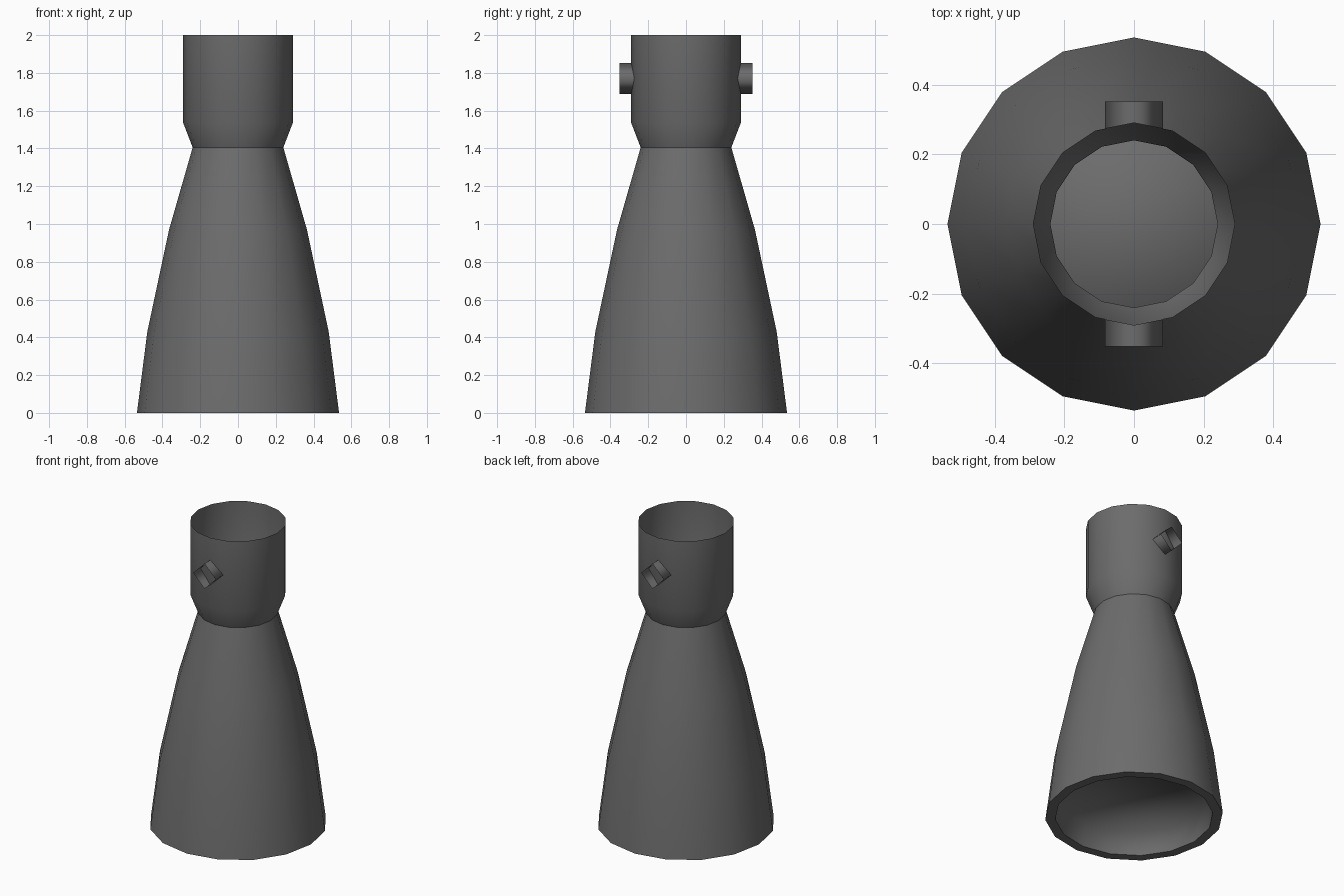
import bpy, bmesh, math

if "Cube" in bpy.data.objects:
    bpy.data.objects.remove(bpy.data.objects["Cube"])

SIDES = 16
metal = bpy.data.materials.new("dark grey metal")
metal.diffuse_color = (0.15, 0.15, 0.15, 1)
metal.use_nodes = True
metal.node_tree.nodes["Principled BSDF"].inputs["Base Color"].default_value = metal.diffuse_color


def finish(name, bm, angle):
    mesh = bpy.data.meshes.new(name)
    bm.to_mesh(mesh)
    bm.free()
    mesh.materials.append(metal)
    for p in mesh.polygons:
        p.use_smooth = True
    mesh.set_sharp_from_angle(angle=math.radians(angle))
    ob = bpy.data.objects.new(name, mesh)
    bpy.context.collection.objects.link(ob)
    return ob


def lathe(name, profile, angle=30, cap_start=False):
    """Revolve (radius, z) points around z; outward normals when z rises."""
    bm = bmesh.new()
    rings = []
    for r, z in profile:
        rings.append([bm.verts.new((r * math.cos(2 * math.pi * i / SIDES),
                                    r * math.sin(2 * math.pi * i / SIDES), z))
                      for i in range(SIDES)])
    for a, b in zip(rings, rings[1:]):
        for i in range(SIDES):
            j = (i + 1) % SIDES
            bm.faces.new((a[i], a[j], b[j], b[i]))
    if cap_start:
        bm.faces.new(rings[0][::-1])
    return finish(name, bm, angle)


# Flared bell with flat bottom rim
lathe("bell", [(0.475, 0), (0.535, 0), (0.48, 0.43), (0.365, 0.97), (0.24, 1.405)])

# Recessed smooth-shaded plate closing the bell mouth
lathe("bell_recess", [(0.455, 0.15), (0.475, 0)], angle=180, cap_start=True)

# Thin open chamber above the throat
lathe("chamber", [(0.24, 1.405), (0.29, 1.535), (0.29, 2.0)])

# Open diamond-section side stubs, front and back, fitted to the wall
R, ZC = 0.083, 1.77
for name, s in (("front_stub", -1), ("back_stub", 1)):
    bm = bmesh.new()
    inner, outer = [], []
    for k in range(4):
        x = R * math.cos(k * math.pi / 2)
        z = ZC + R * math.sin(k * math.pi / 2)
        wall = 0.29 - abs(x) * math.tan(math.pi / SIDES)
        inner.append(bm.verts.new((x, s * wall, z)))
        outer.append(bm.verts.new((x, s * 0.352, z)))
    for k in range(4):
        j = (k + 1) % 4
        f = (inner[k], outer[k], outer[j], inner[j])
        bm.faces.new(f if s > 0 else f[::-1])
    finish(name, bm, 180)
